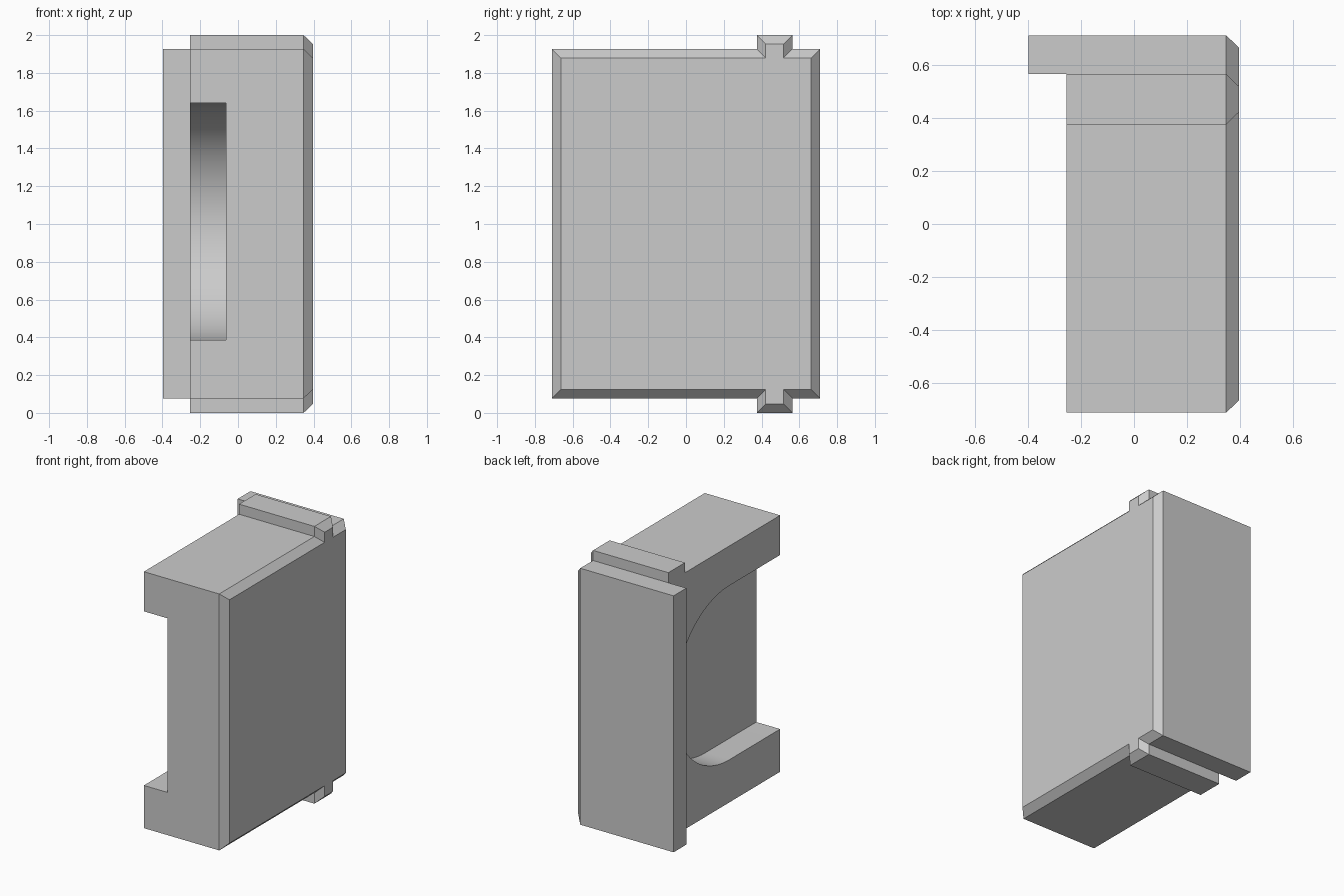
import bpy, bmesh, math
from mathutils import Vector

cube = bpy.data.objects.get("Cube")
if cube:
    bpy.data.objects.remove(cube)

grey = bpy.data.materials.new("plain grey")
grey.use_nodes = True
grey.diffuse_color = (0.6, 0.6, 0.6, 1)
grey.node_tree.nodes["Principled BSDF"].inputs["Base Color"].default_value = (0.6, 0.6, 0.6, 1)

X_BACK, X_LEDGE, X_SLOT, X_BEVEL, X_FACE = -0.398, -0.254, -0.064, 0.347, 0.396
BEVEL = 0.047


def inset(points, amount):
    """Mitred inward offset of a right-angled counter-clockwise outline."""
    result = []
    for i, p in enumerate(points):
        a = (p - points[i - 1]).normalized()
        b = (points[(i + 1) % len(points)] - p).normalized()
        result.append(p + amount * Vector((-a.y - b.y, a.x + b.x)))
    return result


def loft(name, sections):
    """Solid through (x, yz outline) sections with equal point counts."""
    bm = bmesh.new()
    rings = [[bm.verts.new((x, p[0], p[1])) for p in pts] for x, pts in sections]
    for r, s in zip(rings, rings[1:]):
        for i in range(len(r)):
            j = (i + 1) % len(r)
            bm.faces.new((r[i], r[j], s[j], s[i]))
    bm.faces.new(rings[0][::-1])
    bm.faces.new(rings[-1])
    bmesh.ops.recalc_face_normals(bm, faces=bm.faces)
    mesh = bpy.data.meshes.new(name)
    bm.to_mesh(mesh)
    bm.free()
    mesh.materials.append(grey)
    obj = bpy.data.objects.new(name, mesh)
    bpy.context.collection.objects.link(obj)
    return obj


def cut(target, cutter):
    cutter.hide_render = True
    bpy.context.view_layer.objects.active = target
    mod = target.modifiers.new("cut", "BOOLEAN")
    mod.operation = "DIFFERENCE"
    mod.solver = "EXACT"
    mod.object = cutter
    bpy.ops.object.modifier_apply(modifier=mod.name)
    bpy.data.objects.remove(cutter)


# Body outline: a tall panel with a locating rib at top and bottom
Y, LOW, HIGH, RIB_A, RIB_B = 0.71, 0.077, 1.927, 0.375, 0.564
outline = [Vector(p) for p in (
    (-Y, LOW), (RIB_A, LOW), (RIB_A, 0), (RIB_B, 0), (RIB_B, LOW), (Y, LOW),
    (Y, HIGH), (RIB_B, HIGH), (RIB_B, 2), (RIB_A, 2), (RIB_A, HIGH), (-Y, HIGH))]
body = loft("housing_body", [(X_BACK, outline), (X_BEVEL, outline),
                             (X_FACE, inset(outline, BEVEL))])

# Ledge that leaves the rear flange standing proud
block = [(-1, -1), (RIB_B, -1), (RIB_B, 3), (-1, 3)]
cut(body, loft("ledge_cutter", [(-1, block), (X_LEDGE, block)]))

# Slot open to the front, with a round inner end
RADIUS, MID_Y, MID_Z, STEPS = 0.628, -0.13, 1.013, 48
slot = [(-1, MID_Z - RADIUS)]
for i in range(STEPS + 1):
    t = math.pi * (i / STEPS - 0.5)
    slot.append((MID_Y + RADIUS * math.cos(t), MID_Z + RADIUS * math.sin(t)))
slot.append((-1, MID_Z + RADIUS))
cut(body, loft("slot_cutter", [(-0.9, slot), (X_SLOT, slot)]))

# Smooth only the round slot end
bpy.ops.object.select_all(action="DESELECT")
body.select_set(True)
bpy.context.view_layer.objects.active = body
bpy.ops.object.shade_smooth_by_angle(angle=math.radians(30))
